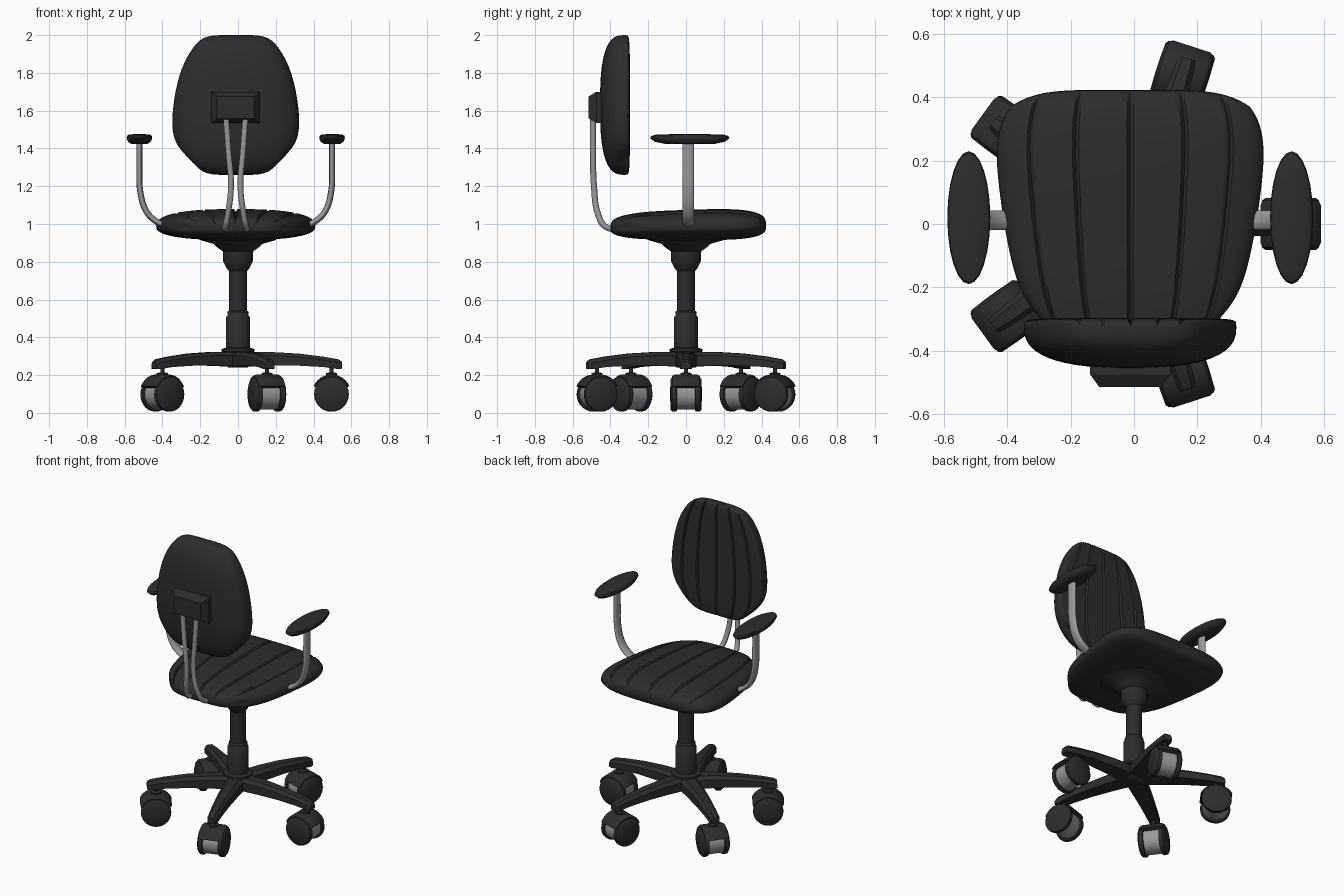
import bpy, bmesh, math
from mathutils import Matrix, Vector

if "Cube" in bpy.data.objects:
    bpy.data.objects.remove(bpy.data.objects["Cube"])

MID = -0.012   # x centre of the seat assembly


def material(name, value):
    m = bpy.data.materials.new(name)
    m.use_nodes = True
    m.diffuse_color = (value, value, value, 1)
    m.node_tree.nodes["Principled BSDF"].inputs["Base Color"].default_value = (value, value, value, 1)
    return m


BLACK = material("soft black", 0.026)
GREY = material("metal grey", 0.32)


def finish(ob, mat, angle=40):
    ob.data.materials.clear()
    ob.data.materials.append(mat)
    bpy.ops.object.select_all(action='DESELECT')
    ob.select_set(True)
    bpy.context.view_layer.objects.active = ob
    bpy.ops.object.shade_smooth_by_angle(angle=math.radians(angle))
    return ob


def build(name, bm, mat, matrix=Matrix(), angle=40):
    bmesh.ops.remove_doubles(bm, verts=bm.verts, dist=0.0002)
    bmesh.ops.recalc_face_normals(bm, faces=bm.faces)
    me = bpy.data.meshes.new(name)
    bm.to_mesh(me)
    bm.free()
    ob = bpy.data.objects.new(name, me)
    bpy.context.collection.objects.link(ob)
    ob.matrix_world = matrix
    return finish(ob, mat, angle)


def loft(name, rings, mat, matrix=Matrix(), closed=False, angle=40):
    """Skin a row of equal point rings, capping the ends unless closed."""
    bm = bmesh.new()
    rows = [[bm.verts.new(p) for p in ring] for ring in rings]
    n = len(rows[0])
    pairs = list(zip(rows, rows[1:])) + ([(rows[-1], rows[0])] if closed else [])
    for a, b in pairs:
        for i in range(n):
            j = (i + 1) % n
            bm.faces.new((a[i], a[j], b[j], b[i]))
    if not closed:
        bm.faces.new(rows[0])
        bm.faces.new(rows[-1])
    return build(name, bm, mat, matrix, angle)


def lathe(name, profile, mat, matrix=Matrix(), sides=28, sx=1, sy=1):
    turn = [2 * math.pi * i / sides for i in range(sides)]
    rings = [[(r * sx * math.cos(t), r * sy * math.sin(t), z) for t in turn] for r, z in profile]
    return loft(name, rings, mat, matrix)


def tube(name, points, radius, mat):
    cu = bpy.data.curves.new(name, 'CURVE')
    cu.dimensions = '3D'
    cu.bevel_depth = radius
    cu.bevel_resolution = 3
    cu.resolution_u = 6
    cu.use_fill_caps = True
    sp = cu.splines.new('BEZIER')
    sp.bezier_points.add(len(points) - 1)
    for bp, p in zip(sp.bezier_points, points):
        bp.co = p
        bp.handle_left_type = bp.handle_right_type = 'AUTO'
    ob = bpy.data.objects.new(name, cu)
    bpy.context.collection.objects.link(ob)
    bpy.ops.object.select_all(action='DESELECT')
    ob.select_set(True)
    bpy.context.view_layer.objects.active = ob
    bpy.ops.object.convert(target='MESH')
    return finish(bpy.context.object, mat)


def cushion(name, width, length, k_rear, k_front, top, under, place, v_taper=0):
    """Rounded pad with stitched grooves; top and under are (thickness, roundness u, roundness v)."""
    grooves = [-0.75, -0.41, 0, 0.41, 0.75]
    us = {math.sin(math.pi / 2 * i / 14) for i in range(-14, 15)}
    us = {u for u in us if all(abs(u - g) > 0.035 for g in grooves)}
    us |= {g + d for g in grooves for d in (-0.024, -0.012, 0, 0.012, 0.024)}
    us = sorted(us)
    vs = [math.sin(math.pi / 2 * i / 16) for i in range(-16, 17)]
    bm = bmesh.new()
    for side, (thick, pu, pv) in ((1, top), (-1, under)):
        grid = []
        for v in vs:
            k = k_front if v > 0 else k_rear
            row = []
            for u in us:
                a = u * width(v) * (1 - k * abs(v) ** 5)
                b = v * length * (1 - k * abs(u) ** 5)
                fu = max(0, 1 - abs(u) ** pu) ** (1 / pu)
                fv = max(0, 1 - abs(v) ** pv) ** (1 / pv)
                h = thick * fu * fv * (1 + v_taper * v)
                if side > 0:
                    near = min(abs(u - g) for g in grooves)
                    h -= 0.014 * max(0, 1 - near / 0.024) * min(1, fu * fv * 1.5)
                row.append(bm.verts.new(place(a, b, side * h)))
            grid.append(row)
        for r, s in zip(grid, grid[1:]):
            for i in range(len(us) - 1):
                bm.faces.new((r[i], r[i + 1], s[i + 1], s[i]))
    build(name, bm, BLACK, angle=50)


# Seat and backrest cushions
cushion("seat", lambda v: 0.40 + 0.055 * v - 0.02 * v * v, 0.412, 0.2, 0.13,
        (0.09, 2.6, 3.2), (0.07, 2.6, 3.2),
        lambda a, b, h: (MID + a, b + 0.012, 0.985 + 0.012 * b + h), 0.1)
cushion("backrest", lambda v: 0.336 - 0.055 * (v + 0.35) ** 2, 0.37, 0.24, 0.12,
        (0.028, 6, 6), (0.13, 2.6, 2.8),
        lambda a, b, h: (MID + a, -0.325 + h, 1.63 + b))

# Bracket behind the backrest
def rect(hx, hz, y):
    return [(MID + sx * hx, y, 1.617 + sz * hz) for sx, sz in ((-1, -1), (1, -1), (1, 1), (-1, 1))]

loft("back_bracket", [rect(0.127, 0.083, -0.43), rect(0.127, 0.083, -0.475),
                      rect(0.098, 0.058, -0.515)], BLACK, angle=20)

for s, side in ((1, "left"), (-1, "right")):
    # Bent bars carrying the backrest
    tube(f"back_bar_{side}",
         [(MID + s * x, y, z) for x, y, z in ((0.052, -0.492, 1.57), (0.038, -0.492, 1.38),
          (0.025, -0.487, 1.2), (0.042, -0.465, 1.05), (0.055, -0.425, 0.985), (0.058, -0.34, 0.972))],
         0.016, GREY)
    # Armrest support, flattened in section
    arm = tube(f"arm_support_{side}",
               [(MID + s * x, 0, z) for x, z in ((0.51, 1.44), (0.51, 1.3), (0.505, 1.17),
                (0.475, 1.07), (0.43, 1.02), (0.36, 0.985))], 0.016, GREY)
    arm.scale.y = 2.0
    arm.location.y = 0.012
    # Armrest pad
    lathe(f"arm_pad_{side}", [(0.6, -0.027), (0.88, -0.015), (1, 0.004), (0.97, 0.016), (0.85, 0.023), (0.4, 0.026)],
          BLACK, Matrix.Translation((MID + s * 0.51, 0.02, 1.45)), 24, 0.068, 0.21)

# Gas column with collar, sleeve and flared seat mount
lathe("column", [(0.05, 0.24), (0.07, 0.255), (0.075, 0.32), (0.088, 0.325), (0.088, 0.338), (0.064, 0.345),
                 (0.064, 0.505), (0.056, 0.515), (0.056, 0.535), (0.047, 0.542), (0.047, 0.75),
                 (0.06, 0.765), (0.08, 0.805), (0.08, 0.855), (0.09, 0.862), (0.115, 0.88),
                 (0.13, 0.895), (0.2, 0.915), (0.22, 0.95)], BLACK)

# Five legs, each with a twin-wheel caster
HUB = 0.098
WHEEL = [(0.07, 0.045), (0.09, 0.05), (0.092, 0.06), (0.09, 0.074), (0.08, 0.082), (0.02, 0.084)]
for n in range(5):
    spin = Matrix.Rotation(math.radians(72 * n), 4, 'Z')
    rings = []
    for r, low, high, w in ((0.02, 0.245, 0.322, 0.058), (0.18, 0.25, 0.322, 0.05), (0.32, 0.25, 0.314, 0.042),
                            (0.45, 0.243, 0.298, 0.035), (0.53, 0.232, 0.284, 0.03), (0.55, 0.234, 0.272, 0.024)):
        rings.append([(r, -w, low), (r, w, low), (r, w, high - 0.018), (r, w * 0.55, high),
                      (r, -w * 0.55, high), (r, -w, high - 0.018)])
    loft(f"leg_{n + 1}", rings, BLACK, spin, angle=30)

    caster = spin @ Matrix.Translation((0.495, 0, 0))
    lathe(f"caster_stem_{n + 1}", [(0.03, 0.195), (0.03, 0.21), (0.011, 0.215), (0.011, 0.26)],
          BLACK, caster, 12)
    axle = caster @ Matrix.Translation((0, 0, HUB))
    for s, side in ((1, "a"), (-1, "b")):
        lathe(f"wheel_{n + 1}{side}", WHEEL, BLACK, axle @ Matrix.Rotation(-s * math.pi / 2, 4, 'X'), 28)
    lathe(f"caster_core_{n + 1}", [(0.08, -0.05), (0.08, 0.05)], GREY,
          axle @ Matrix.Rotation(math.pi / 2, 4, 'X'), 28)

    # Curved hood over the wheels
    hood = []
    for i in range(13):
        t = math.radians(25 + 130 * i / 12)
        hood.append([(r * math.cos(t), y, r * math.sin(t)) for r, y in
                     ((0.082, -0.074), (0.097, -0.074), (0.105, -0.06), (0.105, 0.06), (0.097, 0.074), (0.082, 0.074))])
    loft(f"caster_hood_{n + 1}", hood, BLACK, axle, angle=30)
